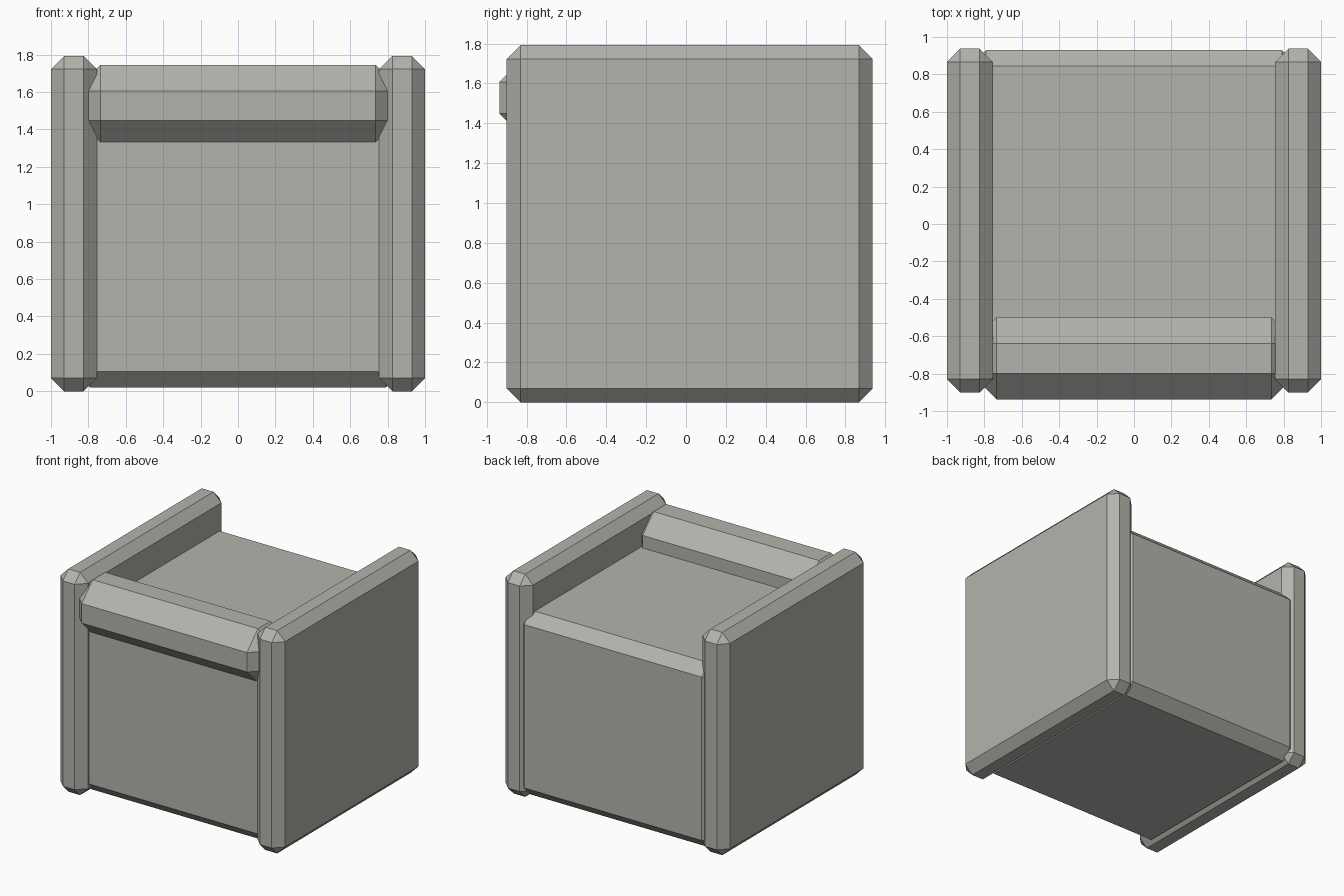
import bpy, bmesh
from mathutils import Vector

if "Cube" in bpy.data.objects:
    bpy.data.objects.remove(bpy.data.objects["Cube"])

# Warm dark grey
grey = bpy.data.materials.new("warm_grey")
grey.diffuse_color = (0.46, 0.45, 0.415, 1)
grey.use_nodes = True
grey.node_tree.nodes["Principled BSDF"].inputs["Base Color"].default_value = grey.diffuse_color


def chamfered_box(name, lo, hi, cut):
    """Box from corner lo to corner hi with every edge chamfered by cut."""
    lo, hi = Vector(lo), Vector(hi)
    centre, half = (lo + hi) / 2, (hi - lo) / 2
    bm = bmesh.new()
    # Each corner gives three points, one on each adjoining face
    for sx in (-1, 1):
        for sy in (-1, 1):
            for sz in (-1, 1):
                for axis in range(3):
                    p = half - Vector((cut, cut, cut))
                    p[axis] = half[axis]
                    bm.verts.new(centre + Vector((sx * p.x, sy * p.y, sz * p.z)))
    bmesh.ops.convex_hull(bm, input=bm.verts[:])
    bmesh.ops.dissolve_limit(bm, angle_limit=0.01, verts=bm.verts[:], edges=bm.edges[:])
    bmesh.ops.recalc_face_normals(bm, faces=bm.faces[:])
    mesh = bpy.data.meshes.new(name)
    bm.to_mesh(mesh)
    bm.free()
    mesh.materials.append(grey)
    obj = bpy.data.objects.new(name, mesh)
    bpy.context.collection.objects.link(obj)
    return obj


# Side panels
for name, x0, x1 in (("left_side_panel", -1.0, -0.755), ("right_side_panel", 0.755, 1.0)):
    chamfered_box(name, (x0, -0.90, 0), (x1, 0.937, 1.793), 0.07)

# Main block between the panels
chamfered_box("body", (-0.875, -0.82, 0.02), (0.875, 0.93, 1.505), 0.085)

# Thick rail along the top front edge
chamfered_box("front_rail", (-0.875, -0.937, 1.31), (0.875, -0.50, 1.745), 0.139)
